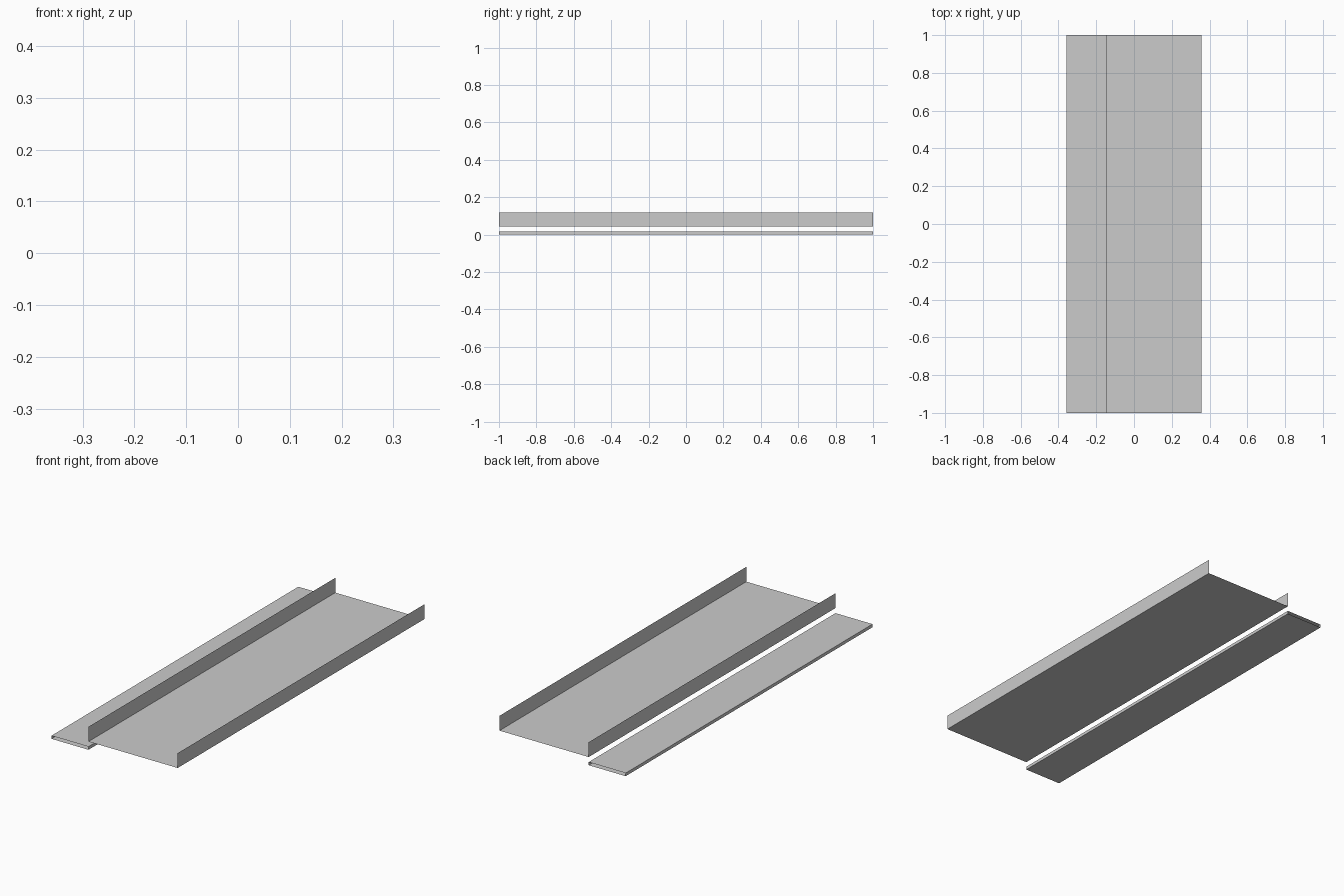
import bpy

if "Cube" in bpy.data.objects:
    bpy.data.objects.remove(bpy.data.objects["Cube"])


def extruded_sheet(name, profile, closed=False):
    """Sweep an x/z profile along y as an open-ended thin sheet."""
    n = len(profile)
    verts = [(x, y, z) for y in (-1, 1) for x, z in profile]
    count = n if closed else n - 1
    faces = [(i, i + n, (i + 1) % n + n, (i + 1) % n) for i in range(count)]
    mesh = bpy.data.meshes.new(name)
    mesh.from_pydata(verts, [], faces)
    obj = bpy.data.objects.new(name, mesh)
    bpy.context.collection.objects.link(obj)
    return obj


LEFT, SPLIT, RIGHT = -0.358, -0.148, 0.358

# Raised deck with an upright lip on each long side
extruded_sheet("channel_deck",
               [(RIGHT, 0.118), (RIGHT, 0.042), (SPLIT, 0.042), (SPLIT, 0.118)])

# Low side strip, a flat tube with open ends
extruded_sheet("side_strip",
               [(LEFT, 0.0), (LEFT, 0.016), (SPLIT, 0.016), (SPLIT, 0.0)],
               closed=True)
